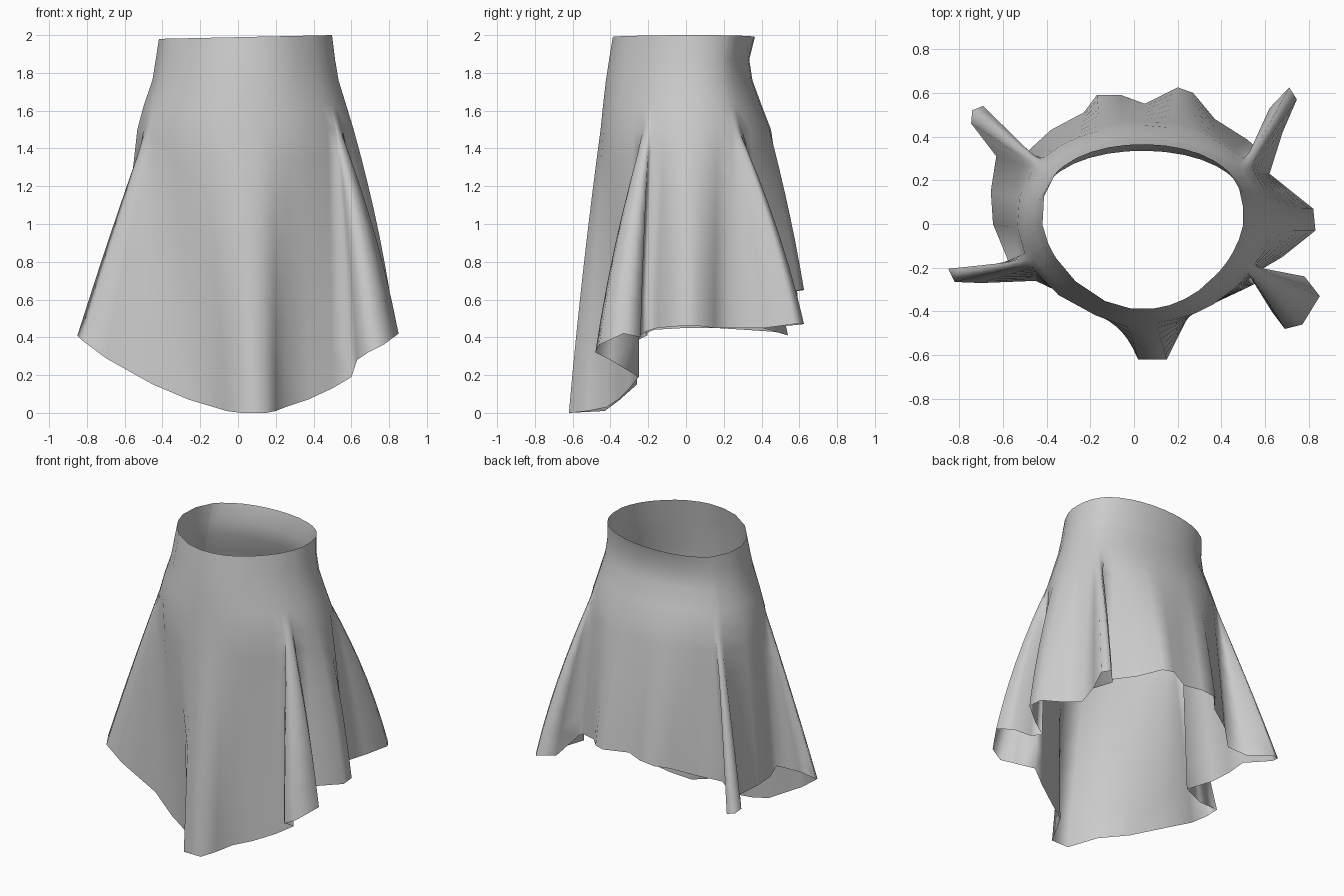
import bpy, bmesh, math

# Hem outline (x, y, z), counter-clockwise from the front pleat
HEM = [
    (0.02, -.62, .0), (.15, -.62, .0), (.2, -.52, .01), (.25, -.42, .03), (.37, -.36, .07), (.5, -.3, .13),
    # front right fold
    (.6, -.25, .19), (.63, -.4, .28), (.69, -.48, .32), (.77, -.46, .36), (.85, -.33, .42),
    (.78, -.24, .4), (.64, -.245, .41), (.57, -.215, .43),
    # right pleat
    (.68, -.15, .45), (.83, -.03, .46), (.82, .07, .46), (.72, .15, .45), (.62, .23, .45),
    # back right fold
    (.68, .42, .45), (.745, .57, .47), (.71, .625, .47), (.62, .53, .46), (.6, .31, .52),
    # back ripples
    (.52, .385, .58), (.37, .48, .62), (.27, .6, .65), (.2, .625, .65), (.05, .55, .64),
    (-.06, .59, .63), (-.17, .59, .62), (-.23, .51, .59), (-.38, .43, .55), (-.5, .32, .5),
    # back left fold
    (-.61, .37, .46), (-.69, .54, .41), (-.74, .52, .42), (-.745, .46, .43), (-.63, .31, .44),
    # left panel
    (-.655, .15, .45), (-.645, .0, .45), (-.575, -.17, .44),
    # front left fold
    (-.72, -.215, .42), (-.85, -.205, .41), (-.82, -.265, .38), (-.7, -.27, .29),
    (-.45, -.26, .15), (-.26, -.35, .07), (-.06, -.43, .01),
]
# Upper rings: z, x min, x max, y front, y back, roundness back, roundness front
RINGS = [
    (1.99, -.42, .5, -.39, .365, .68, 1.3), (1.87, -.437, .516, -.41, .335, .7, 1.25),
    (1.76, -.455, .535, -.427, .352, .75, 1.2), (1.63, -.5, .575, -.442, .4, .8, 1.15),
    (1.5, -.535, .615, -.455, .45, .83, 1.1),
]
# Angles at the hip where each fold begins (hem index: degrees)
PINS = {0: -97, 1: -84, 4: -56, 5: -41, 6: -34, 13: -26, 14: -17, 18: 28, 23: 37, 24: 45,
        33: 142, 38: 150, 39: 169, 41: 200, 46: 211, 47: 228, 48: 248, 49: 263}
N = len(HEM)
keys = sorted(PINS)
ang = []
for i in range(N):
    a = max(k for k in keys if k <= i)
    b = min(k for k in keys if k > i)
    ang.append(math.radians(PINS[a] + (PINS[b] - PINS[a]) * (i - a) / (b - a)))


def ring_point(ring, a):
    z, x0, x1, y0, y1, back, front = ring
    c, s = math.cos(a), math.sin(a)
    cy = .01
    x = (x0 + x1) / 2 + (x1 - x0) / 2 * c
    y = cy + (y1 - cy) * s ** back if s >= 0 else cy - (cy - y0) * (-s) ** front
    return (x, y, z + (.01 * c if z > 1.95 else 0))


rows = [[ring_point(r, a) for a in ang] for r in RINGS]
# Folds open out from the hip ring to the hem, fuller towards the right
hip = rows[-1]
for t in (.12, .25, .4, .55, .7, .85, 1):
    row = []
    for p, h, a in zip(hip, HEM, ang):
        u = t + t * (1 - t) * (.2 + .15 * math.cos(a))
        row.append((p[0] + (h[0] - p[0]) * u, p[1] + (h[1] - p[1]) * u, p[2] + (h[2] - p[2]) * t))
    rows.append(row)

bm = bmesh.new()
verts = [[bm.verts.new(p) for p in row] for row in rows]
for upper, lower in zip(verts, verts[1:]):
    for i in range(N):
        j = (i + 1) % N
        bm.faces.new((upper[i], lower[i], lower[j], upper[j]))
mesh = bpy.data.meshes.new("skirt")
bm.to_mesh(mesh)
bm.free()
skirt = bpy.data.objects.new("skirt", mesh)
bpy.context.collection.objects.link(skirt)
for p in mesh.polygons:
    p.use_smooth = True
